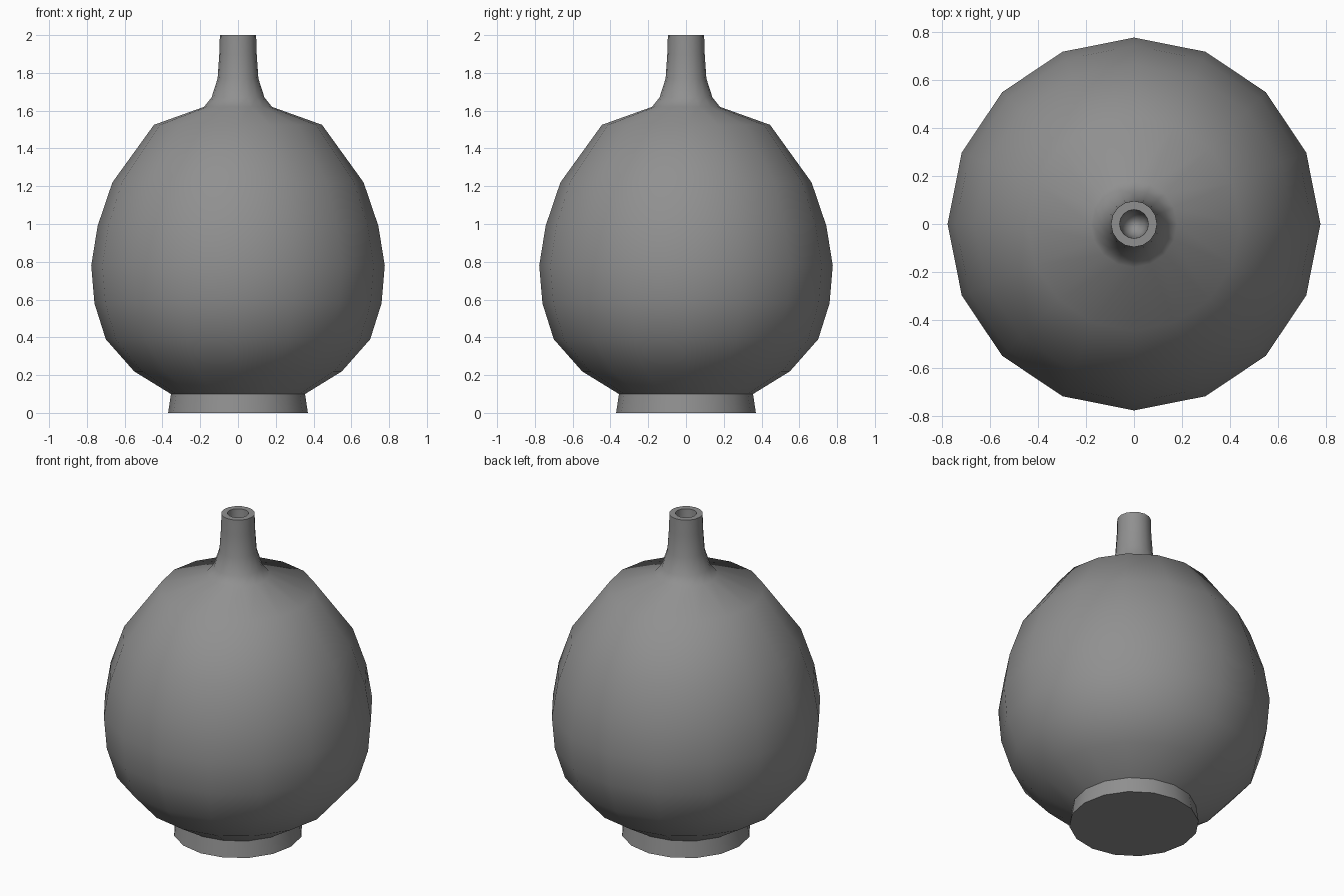
import bpy
import math

cube = bpy.data.objects.get("Cube")
if cube:
    bpy.data.objects.remove(cube, do_unlink=True)

SIDES = 16

clay = bpy.data.materials.new("grey_clay")
clay.use_nodes = True
colour = (0.28, 0.28, 0.28, 1)
clay.diffuse_color = colour
clay.node_tree.nodes["Principled BSDF"].inputs["Base Color"].default_value = colour


def lathe(name, profile):
    """Spin (radius, height) points around z; zero radius closes to a pole."""
    verts, rings, faces = [], [], []
    for r, z in profile:
        count = SIDES if r > 0 else 1
        rings.append([len(verts) + i for i in range(count)])
        for i in range(count):
            a = math.tau * i / SIDES
            verts.append((r * math.cos(a), r * math.sin(a), z))
    for low, high in zip(rings, rings[1:]):
        for i in range(SIDES):
            j = (i + 1) % SIDES
            quad = [low[i % len(low)], low[j % len(low)],
                    high[j % len(high)], high[i % len(high)]]
            faces.append(list(dict.fromkeys(quad)))
    mesh = bpy.data.meshes.new(name)
    mesh.from_pydata(verts, [], faces)
    mesh.materials.append(clay)
    obj = bpy.data.objects.new(name, mesh)
    bpy.context.collection.objects.link(obj)
    bpy.ops.object.select_all(action="DESELECT")
    obj.select_set(True)
    bpy.context.view_layer.objects.active = obj
    bpy.ops.object.shade_smooth_by_angle(angle=math.radians(42))
    return obj


# Foot, round belly, shoulder and slim neck
foot = [(0, 0), (0.37, 0), (0.355, 0.1)]
belly = [(0.55, 0.22), (0.70, 0.39), (0.76, 0.58), (0.777, 0.78),
         (0.743, 0.99), (0.665, 1.22), (0.445, 1.525)]
neck = [(0.18, 1.62), (0.14, 1.67), (0.108, 1.77), (0.099, 1.9), (0.096, 2)]
# Mouth opening, narrowing to a rounded bottom
mouth = [(0.06, 2), (0.055, 1.85), (0.045, 1.8), (0.025, 1.775), (0, 1.765)]
lathe("vase", foot + belly + neck + mouth)
